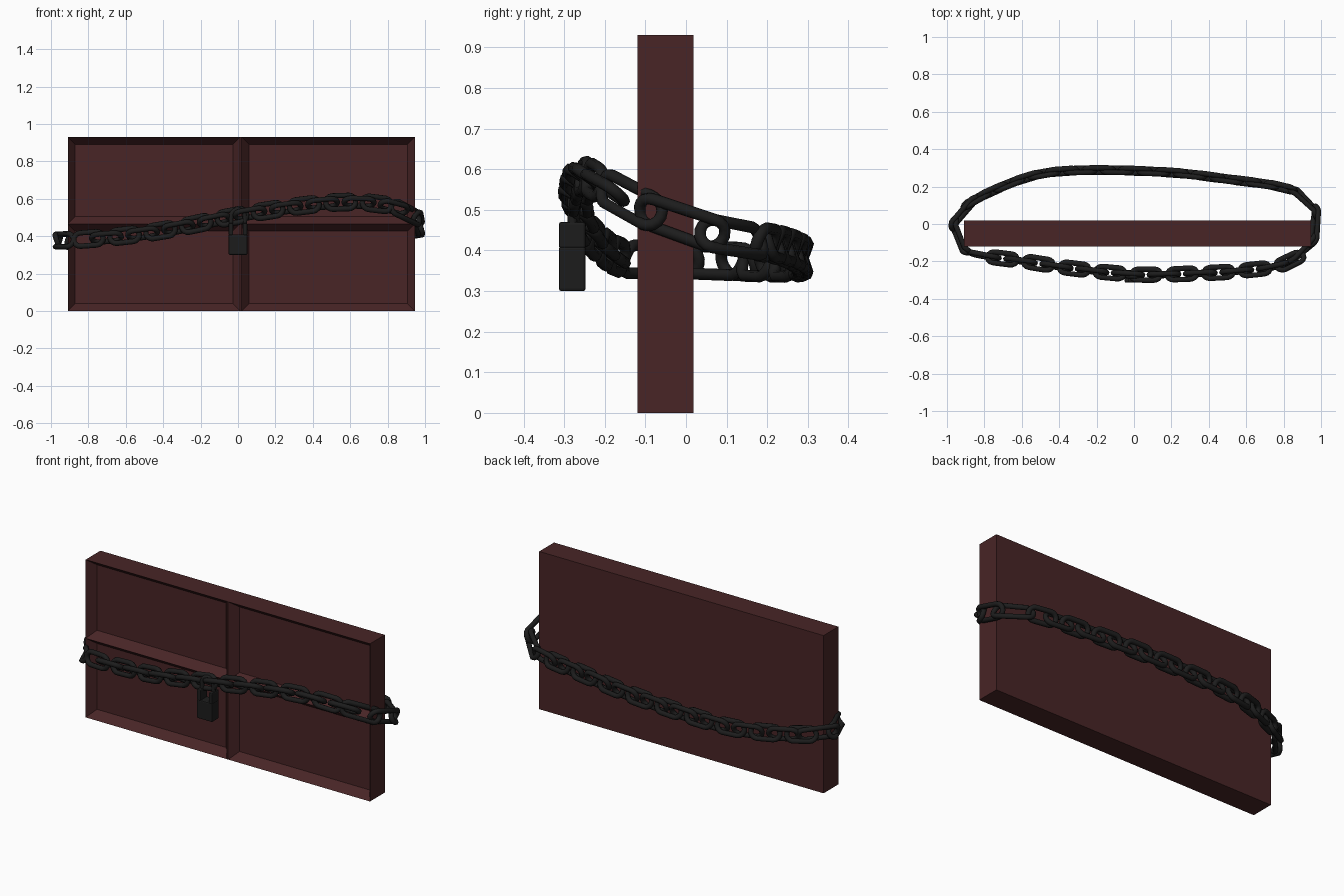
import bpy, bmesh
from math import sin, cos, pi, radians
from mathutils import Vector, Matrix

if "Cube" in bpy.data.objects:
    bpy.data.objects.remove(bpy.data.objects["Cube"])


def material(name, rgb):
    m = bpy.data.materials.new(name)
    m.diffuse_color = (*rgb, 1)
    m.use_nodes = True
    m.node_tree.nodes["Principled BSDF"].inputs["Base Color"].default_value = m.diffuse_color
    return m


WOOD = material("dark_red_wood", (0.065, 0.018, 0.019))
IRON = material("black_iron", (0.012, 0.012, 0.012))


def finish(bm, name, mat):
    me = bpy.data.meshes.new(name)
    bm.to_mesh(me)
    bm.free()
    ob = bpy.data.objects.new(name, me)
    me.materials.append(mat)
    bpy.context.collection.objects.link(ob)
    return ob


def add_box(bm, lo, hi):
    lo, hi = Vector(lo), Vector(hi)
    size = hi - lo
    m = Matrix.Translation((lo + hi) / 2) @ Matrix.Diagonal((*size, 1))
    bmesh.ops.create_cube(bm, size=1, matrix=m)


def tubes(name, loops, radius, cyclic):
    """Round tubes along point lists, converted to a smooth mesh."""
    cu = bpy.data.curves.new(name, 'CURVE')
    cu.dimensions = '3D'
    cu.bevel_depth = radius
    cu.bevel_resolution = 2
    cu.use_fill_caps = True
    for pts in loops:
        sp = cu.splines.new('POLY')
        sp.points.add(len(pts) - 1)
        for p, co in zip(sp.points, pts):
            p.co = (*co, 1)
        sp.use_cyclic_u = cyclic
    ob = bpy.data.objects.new(name, cu)
    bpy.context.collection.objects.link(ob)
    cu.materials.append(IRON)
    bpy.ops.object.select_all(action='DESELECT')
    ob.select_set(True)
    bpy.context.view_layer.objects.active = ob
    bpy.ops.object.convert(target='MESH')
    bpy.ops.object.shade_smooth_by_angle(angle=radians(50))


# Board: slab split in four, with each front panel sunk behind a sloped rim
bm = bmesh.new()
add_box(bm, (-0.91, -0.12, 0), (0.945, 0.018, 0.93))
for co, no in (((0.011, 0, 0), (1, 0, 0)), ((0.02, 0, 0), (1, 0, 0)), ((0, 0, 0.466), (0, 0, 1))):
    bmesh.ops.bisect_plane(bm, geom=bm.verts[:] + bm.edges[:] + bm.faces[:],
                           plane_co=co, plane_no=no)
bm.normal_update()
panels = [f for f in bm.faces if f.normal.y < -0.9 and f.calc_area() > 0.1]
bmesh.ops.inset_individual(bm, faces=panels, thickness=0.055, depth=-0.05)
finish(bm, "panelled_board", WOOD)

# Chain path: closed loop slung around the board
KEYS = [Vector(p) for p in (
    (-0.80, -0.17, 0.385), (-0.58, -0.20, 0.405), (-0.35, -0.235, 0.44),
    (0.0, -0.27, 0.51), (0.32, -0.265, 0.56), (0.58, -0.25, 0.583),
    (0.80, -0.215, 0.565), (0.94, -0.12, 0.51), (0.975, 0.0, 0.46),
    (0.95, 0.12, 0.43), (0.80, 0.195, 0.42), (0.50, 0.24, 0.41),
    (0.20, 0.275, 0.395), (-0.20, 0.288, 0.38), (-0.50, 0.268, 0.37),
    (-0.75, 0.18, 0.37), (-0.92, 0.08, 0.375), (-0.97, -0.04, 0.378),
    (-0.92, -0.13, 0.378))]


def spline(u):
    n, i = len(KEYS), int(u)
    t = u - i
    a, b, c, d = (KEYS[(i + k) % n] for k in (-1, 0, 1, 2))
    return 0.5 * (2 * b + (c - a) * t + (2 * a - 5 * b + 4 * c - d) * t * t
                  + (3 * b - a - 3 * c + d) * t ** 3)


DENSE = [spline(k / 40) for k in range(len(KEYS) * 40)]
ARC = [0.0]
for k, p in enumerate(DENSE):
    ARC.append(ARC[-1] + (DENSE[(k + 1) % len(DENSE)] - p).length)
TOTAL = ARC[-1]


def at(s):
    s %= TOTAL
    lo, hi = 0, len(DENSE)
    while hi - lo > 1:
        mid = (lo + hi) // 2
        lo, hi = (mid, hi) if ARC[mid] <= s else (lo, mid)
    f = (s - ARC[lo]) / (ARC[lo + 1] - ARC[lo])
    return DENSE[lo].lerp(DENSE[(lo + 1) % len(DENSE)], f)


def link(s, length, roll, half_w=0.036):
    """Stadium-shaped link bent along the path, rolled about it."""
    straight = length / 2 - half_w
    pts = []
    for end in (1, -1):
        for k in range(9):
            a = -pi / 2 + pi * k / 8
            along = end * (straight + half_w * cos(a))
            side = end * half_w * sin(a)
            t = (at(s + along + 0.02) - at(s + along - 0.02)).normalized()
            out = t.cross(Vector((0, 0, 1))).normalized()
            up = out.cross(t)
            pts.append(at(s + along) + (up * cos(roll) + out * sin(roll)) * side)
    return pts


# Chain links: alternate roll, longer where the chain wraps the board ends
links, s, i = [], 0.0, 0
while s < TOTAL - 0.06:
    p = at(s)
    pitch = 0.165 if abs(p.x) > 0.86 else 0.098
    if p.y < -0.14:
        roll = radians(55 if i % 2 else -8)
    else:
        roll = radians(20 if i % 2 else -18)
    links.append(link(s, pitch + 0.062, roll))
    s += pitch
    i += 1
tubes("chain_links", links, 0.0145, True)

# Padlock body with two square cheeks that carry the shackle
bm = bmesh.new()
add_box(bm, (-0.05, -0.313, 0.30), (0.05, -0.247, 0.41))
for x in (-0.05, 0.026):
    add_box(bm, (x, -0.313, 0.405), (x + 0.024, -0.247, 0.47))
lock = finish(bm, "padlock_body", IRON)
bev = lock.modifiers.new("soft_edges", 'BEVEL')
bev.width = 0.006
bev.segments = 2

# Padlock shackle threaded through the chain
arch = [(0.037 * cos(pi * k / 12), -0.28, 0.505 + 0.037 * sin(pi * k / 12)) for k in range(13)]
tubes("padlock_shackle", [[(0.037, -0.28, 0.44)] + arch + [(-0.037, -0.28, 0.44)]], 0.012, False)
